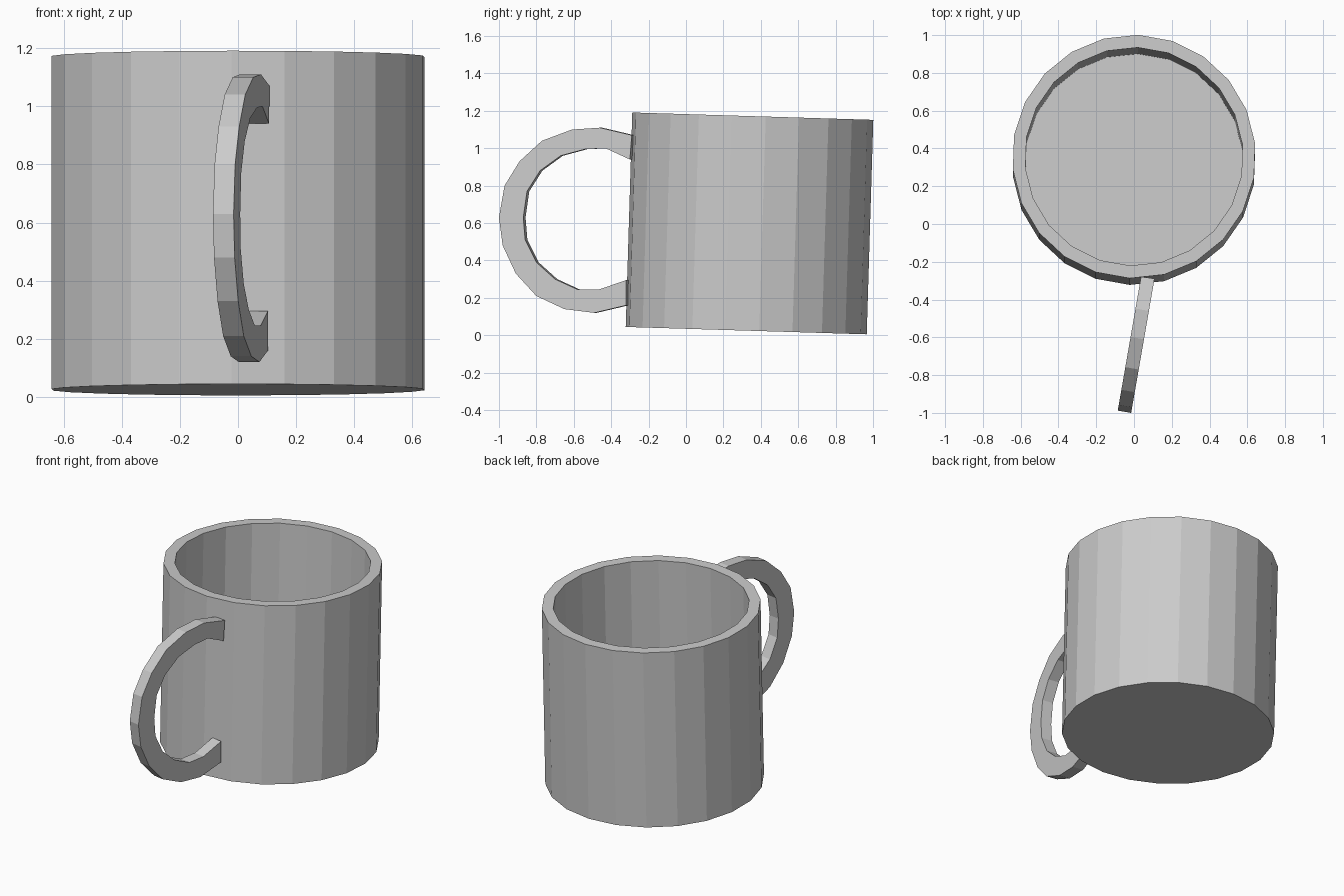
import bpy, bmesh
from math import sin, cos, radians, pi
from mathutils import Matrix, Vector

if "Cube" in bpy.data.objects:
    bpy.data.objects.remove(bpy.data.objects["Cube"], do_unlink=True)

grey = bpy.data.materials.new("plain_grey")
grey.use_nodes = True
tone = (0.6, 0.6, 0.6, 1)
grey.diffuse_color = tone
grey.node_tree.nodes["Principled BSDF"].inputs["Base Color"].default_value = tone


def finish(name, bm):
    bmesh.ops.recalc_face_normals(bm, faces=bm.faces)
    mesh = bpy.data.meshes.new(name)
    bm.to_mesh(mesh)
    bm.free()
    mesh.materials.append(grey)
    obj = bpy.data.objects.new(name, mesh)
    bpy.context.collection.objects.link(obj)
    return obj


def bridge(bm, a, b):
    n = len(a)
    for i in range(n):
        j = (i + 1) % n
        bm.faces.new((a[i], a[j], b[j], b[i]))


# Cup: one lathed wall with a floor, leaning slightly backwards
SIDES, TURN = 22, radians(2)
OUTER, INNER, HEIGHT, FLOOR = 0.645, 0.578, 1.147, 0.05
bm = bmesh.new()
rings = []
for radius, z in ((OUTER, 0), (OUTER, HEIGHT), (INNER, HEIGHT), (INNER, FLOOR)):
    angles = [2 * pi * i / SIDES + TURN for i in range(SIDES)]
    rings.append([bm.verts.new((radius * sin(a), radius * cos(a), z)) for a in angles])
for low, high in zip(rings, rings[1:]):
    bridge(bm, low, high)
bm.faces.new(rings[0])
bm.faces.new(rings[-1])
cup = finish("cup_body", bm)
cup.matrix_world = Matrix.Translation((0, 0.322, 0.025)) @ Matrix.Rotation(radians(-1.75), 4, "X")

# Handle: a flat C-shaped band, turned a little sideways
outer_edge = [(-.29, 1.07), (-.46, 1.11), (-.61, 1.10), (-.77, 1.04), (-.89, .93),
              (-.97, .80), (-1, .63), (-.98, .48), (-.91, .33), (-.80, .21),
              (-.65, .14), (-.49, .12), (-.32, .16)]
inner_edge = [(-.30, .94), (-.43, 1.0), (-.54, .995), (-.67, .96), (-.78, .88),
              (-.85, .77), (-.87, .63), (-.86, .51), (-.80, .39), (-.70, .30),
              (-.58, .245), (-.465, .245), (-.32, .295)]
SLANT, HALF = 0.174, 0.036
across = Vector((1, -SLANT, 0)).normalized() * HALF


def edge_loop(bm, points, side):
    return [bm.verts.new(Vector((0.073 + (y + 0.29) * SLANT, y + 0.006, z)) + across * side)
            for y, z in points]


bm = bmesh.new()
sections = list(zip(edge_loop(bm, outer_edge, -1), edge_loop(bm, outer_edge, 1),
                    edge_loop(bm, inner_edge, 1), edge_loop(bm, inner_edge, -1)))
for a, b in zip(sections, sections[1:]):
    bridge(bm, a, b)
bm.faces.new(sections[0])
bm.faces.new(sections[-1])
finish("handle", bm)
